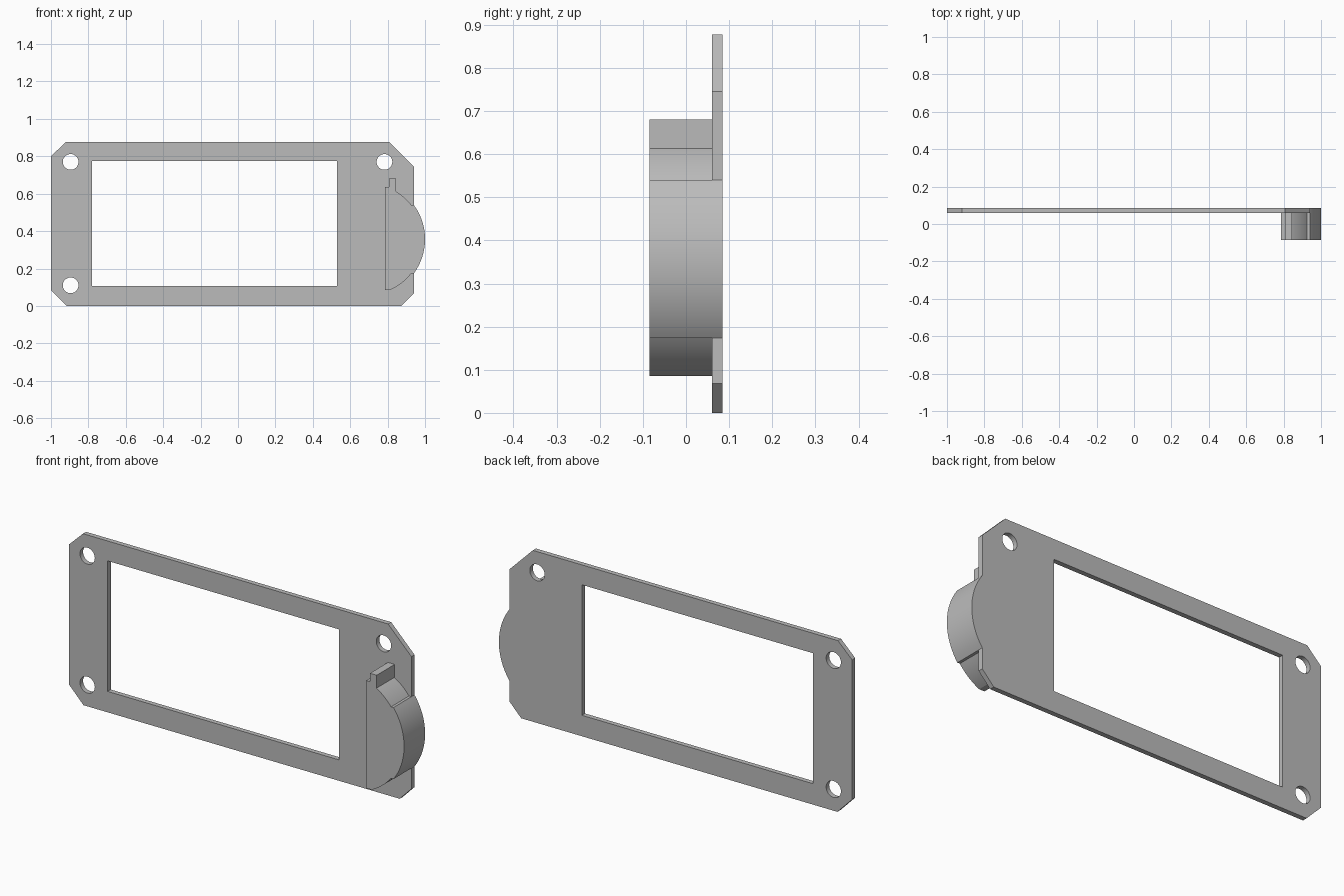
import bpy
import bmesh
from math import cos, sin, asin, sqrt, pi, radians

cube = bpy.data.objects.get("Cube")
if cube:
    bpy.data.objects.remove(cube, do_unlink=True)

grey = bpy.data.materials.new("plain grey")
grey.use_nodes = True
grey.diffuse_color = (0.5, 0.5, 0.5, 1)
grey.node_tree.nodes["Principled BSDF"].inputs["Base Color"].default_value = grey.diffuse_color

FRONT, PLATE_FRONT, BACK = -0.085, 0.06, 0.085
CX, CZ = 0.691, 0.357        # centre of the round bulge
R_OUT, R_IN = 0.309, 0.298   # bulge radius and its stepped-in radius


def arc(cx, cz, r, a0, a1, steps):
    """Points along an arc in the x-z plane, both ends included."""
    angles = [a0 + (a1 - a0) * i / steps for i in range(steps + 1)]
    return [(cx + r * cos(a), cz + r * sin(a)) for a in angles]


def hole(cx, cz, r=0.042):
    return arc(cx, cz, r, 0, 2 * pi, 40)[:-1]


def extruded(name, loops, y0, y1):
    """Fill the outline (minus the inner loops) and extrude it along y."""
    bm = bmesh.new()
    for loop in loops:
        verts = [bm.verts.new((x, y0, z)) for x, z in loop]
        for a, b in zip(verts, verts[1:] + verts[:1]):
            bm.edges.new((a, b))
    bmesh.ops.triangle_fill(bm, edges=bm.edges[:], use_beauty=True, normal=(0, -1, 0))
    res = bmesh.ops.extrude_face_region(bm, geom=bm.faces[:], use_keep_orig=True)
    moved = [g for g in res["geom"] if isinstance(g, bmesh.types.BMVert)]
    bmesh.ops.translate(bm, verts=moved, vec=(0, y1 - y0, 0))
    bmesh.ops.recalc_face_normals(bm, faces=bm.faces[:])
    mesh = bpy.data.meshes.new(name)
    bm.to_mesh(mesh)
    bm.free()
    mesh.materials.append(grey)
    obj = bpy.data.objects.new(name, mesh)
    bpy.context.collection.objects.link(obj)
    bpy.ops.object.select_all(action='DESELECT')
    obj.select_set(True)
    bpy.context.view_layer.objects.active = obj
    bpy.ops.object.shade_smooth_by_angle(angle=radians(25))
    return obj


# Outer bulge arc, shared by the plate and the boss
half = asin(0.183 / R_OUT)
bulge = arc(CX, CZ, R_OUT, -half, half, 32)

# Plate with clipped corners, rectangular window and three screw holes
outline = [(-1, 0.085), (-0.917, 0), (0.874, 0), (0.94, 0.068)] + bulge + [
    (0.94, 0.745), (0.808, 0.877), (-0.92, 0.877), (-1, 0.8)]
window = [(-0.78, 0.107), (0.53, 0.107), (0.53, 0.775), (-0.78, 0.775)]
holes = [hole(-0.895, 0.77), hole(0.783, 0.77), hole(-0.895, 0.11)]
extruded("face_plate", [outline, window] + holes, PLATE_FRONT, BACK)

# Half-round boss on the front, with a small tab on its top
step = asin(0.183 / R_IN)
low = asin((0.086 - CZ) / R_IN)
high = asin((0.613 - CZ) / R_IN)
boss = ([(0.785, 0.086)] + arc(CX, CZ, R_IN, low, -step, 12) + bulge
        + arc(CX, CZ, R_IN, step, high, 12)
        + [(0.845, 0.68), (0.807, 0.68), (0.807, 0.637), (0.785, 0.637)])
extruded("half_round_boss", [boss], FRONT, PLATE_FRONT)
